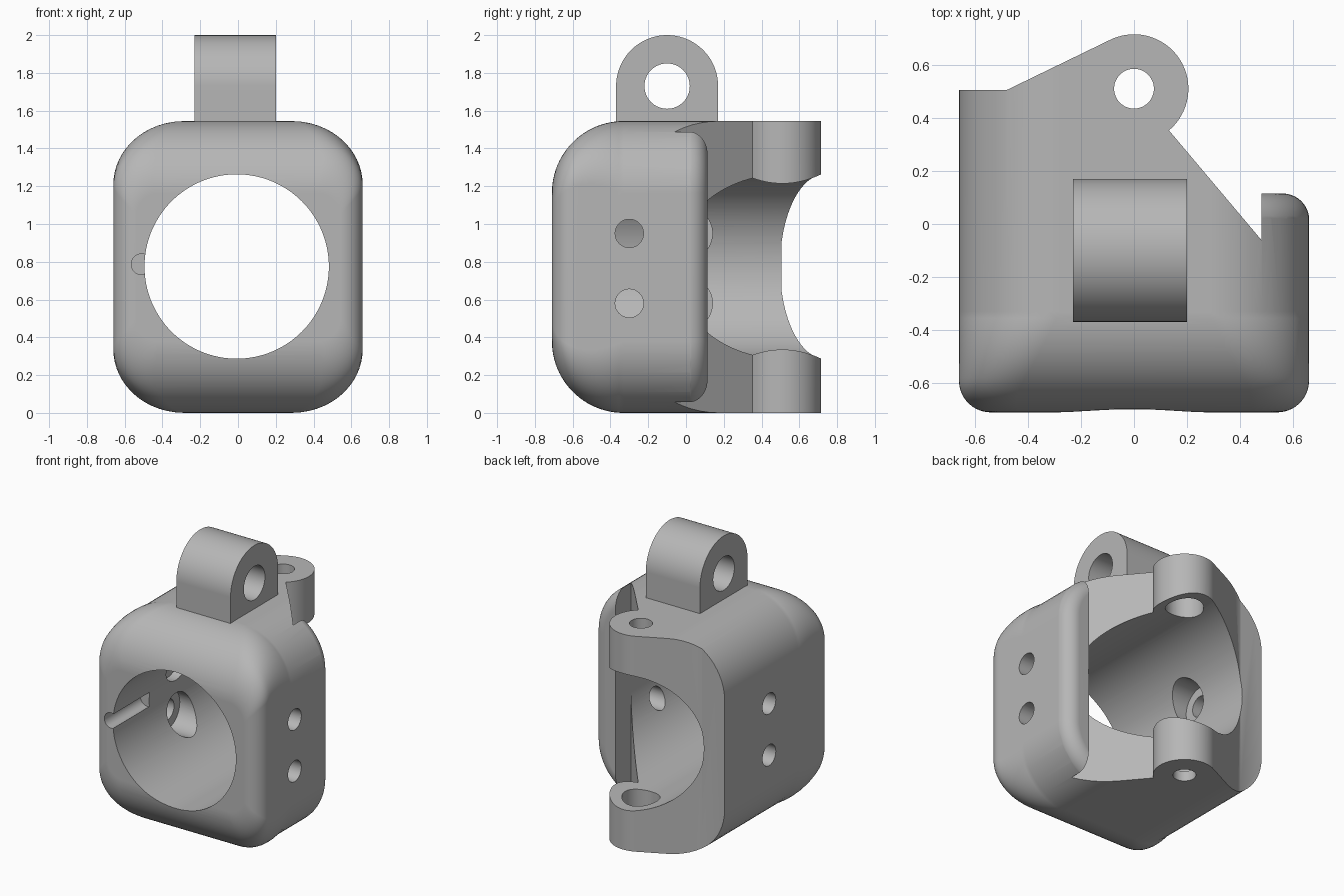
import bpy, bmesh
from math import sin, cos, pi, sqrt, radians
from mathutils import Matrix, Vector

cube = bpy.data.objects.get("Cube")
if cube:
    bpy.data.objects.remove(cube, do_unlink=True)

grey = bpy.data.materials.new("plain_grey")
grey.use_nodes = True
grey.diffuse_color = (0.47, 0.47, 0.47, 1)
grey.node_tree.nodes["Principled BSDF"].inputs["Base Color"].default_value = (0.47, 0.47, 0.47, 1)

W, H, MID = 0.66, 0.7725, 0.7725     # half width, half height, middle height
FRONT, BIG = -0.71, 0.38             # front plane, large corner radius


def finish(name, bm):
    bmesh.ops.recalc_face_normals(bm, faces=bm.faces)
    mesh = bpy.data.meshes.new(name)
    bm.to_mesh(mesh)
    bm.free()
    mesh.materials.append(grey)
    ob = bpy.data.objects.new(name, mesh)
    bpy.context.collection.objects.link(ob)
    return ob


def section(w, h, r, y, n=14):
    """Rounded rectangle in the plane at depth y."""
    pts = []
    for k, (sx, sz) in enumerate([(1, 1), (-1, 1), (-1, -1), (1, -1)]):
        for i in range(n + 1):
            a = (k + i / n) * pi / 2
            pts.append((sx * (w - r) + r * cos(a), y, MID + sz * (h - r) + r * sin(a)))
    return pts


def loft(name, sections):
    bm = bmesh.new()
    rings = [[bm.verts.new(p) for p in s] for s in sections]
    for a, b in zip(rings, rings[1:]):
        for i in range(len(a)):
            j = (i + 1) % len(a)
            bm.faces.new((a[i], a[j], b[j], b[i]))
    bm.faces.new(rings[0])
    bm.faces.new(rings[-1])
    return finish(name, bm)


def prism(name, pts, axis, lo, hi):
    """Extrude a 2D outline along x or z."""
    place = (lambda p, t: (t, p[0], p[1])) if axis == "x" else (lambda p, t: (p[0], p[1], t))
    return loft(name, [[place(p, t) for p in pts] for t in (lo, hi)])


def cylinder(name, axis, centre, radius, length, segs=48):
    bm = bmesh.new()
    turn = Vector((0, 0, 1)).rotation_difference(Vector(axis)).to_matrix().to_4x4()
    bmesh.ops.create_cone(bm, cap_ends=True, segments=segs, radius1=radius, radius2=radius,
                          depth=length, matrix=Matrix.Translation(centre) @ turn)
    return finish(name, bm)


def arc(cx, cy, r, start, end, n=40):
    steps = [radians(start + (end - start) * i / n) for i in range(n + 1)]
    return [(cx + r * cos(a), cy + r * sin(a)) for a in steps]


def combine(ob, other, operation):
    mod = ob.modifiers.new("combine", "BOOLEAN")
    mod.operation, mod.solver, mod.object = operation, "EXACT", other
    bpy.context.view_layer.update()
    mesh = bpy.data.meshes.new_from_object(ob.evaluated_get(bpy.context.evaluated_depsgraph_get()))
    ob.modifiers.clear()
    ob.data = mesh
    bpy.data.objects.remove(other, do_unlink=True)


# Housing: big rounding over top and bottom, small rounding at the sides
sections = []
for i in range(25):
    a = pi / 2 * (1 - i / 24)
    depth, drop = BIG * (1 - sin(a)), BIG * (1 - cos(a))
    side = 0.12 - sqrt(0.12 ** 2 - max(0.12 - depth, 0) ** 2)
    sections.append(section(W - side, H - drop, BIG - 0.26 * sqrt(drop / BIG), FRONT + depth))
sections.append(section(W, H, BIG, 0.9))
housing = loft("housing", sections)

# Back outline with the hinge knuckle
outline = [(0.48, -0.06)] + arc(0, 0.51, 0.205, -50, 116)
outline += [(-0.48, 0.505), (-1, 0.505), (-1, 1.2), (0.55, 1.2), (0.55, 0.2), (0.48, 0.2)]
combine(housing, prism("back_cutter", outline, "z", -0.5, 2), "DIFFERENCE")

# Rounded rear rim of the short side wall
rim, R = 0.115, 0.1
sections = [section(W - R, H - R, BIG - R, rim)]
for i in range(1, 11):
    a = pi / 2 * (1 - i / 10)
    d = R * (1 - cos(a)) - 0.0005
    sections.append(section(W - d, H - d, BIG - d, rim - R * (1 - sin(a))))
sections += [section(W + 0.3, H + 0.3, BIG, rim - R), section(W + 0.3, H + 0.3, BIG, 1.1)]
rim_cutter = loft("rim_cutter", sections)
corners = [(0.48, -0.5), (1.5, -0.5), (1.5, 1.5), (0.48, 1.5)]
combine(rim_cutter, prism("rim_limit", corners, "z", -1, 3), "INTERSECT")
combine(housing, rim_cutter, "DIFFERENCE")

# Top loop with its cross hole
loop = [(-0.37, 1.4)] + [(0.17, 1.4)] + arc(-0.1, 1.73, 0.27, 0, 180)
combine(housing, prism("top_loop", loop, "x", -0.23, 0.2), "UNION")

# Main bore, hinge holes with inner recesses, blind groove and loop hole
X, Y, Z = (1, 0, 0), (0, 1, 0), (0, 0, 1)
holes = [
    (Y, (-0.007, 0, 0.775), 0.488, 4, 128),
    (X, (0, -0.1, 1.73), 0.12, 2, 64),
    (Z, (0, 0.51, MID), 0.075, 3, 48),
    (Z, (0, 0.51, MID), 0.125, 1.4, 48),
    (Y, (-0.51, -0.65, 0.787), 0.055, 0.7, 32),
]
# Screw holes through both side walls, recessed inside the long wall
for z in (0.58, 0.95):
    holes += [(X, (0.6, -0.3, z), 0.075, 0.8, 48),
              (X, (-0.6, 0, z), 0.075, 0.8, 48),
              (X, (-0.36, 0, z), 0.14, 0.4, 48)]
for axis, centre, radius, length, segs in holes:
    combine(housing, cylinder("hole_cutter", axis, centre, radius, length, segs), "DIFFERENCE")

# Smooth curved faces, keep machined edges crisp
bpy.ops.object.select_all(action="DESELECT")
housing.select_set(True)
bpy.context.view_layer.objects.active = housing
bpy.ops.object.shade_smooth_by_angle(angle=radians(30))
weighted = housing.modifiers.new("weighted_normals", "WEIGHTED_NORMAL")
weighted.keep_sharp = True
